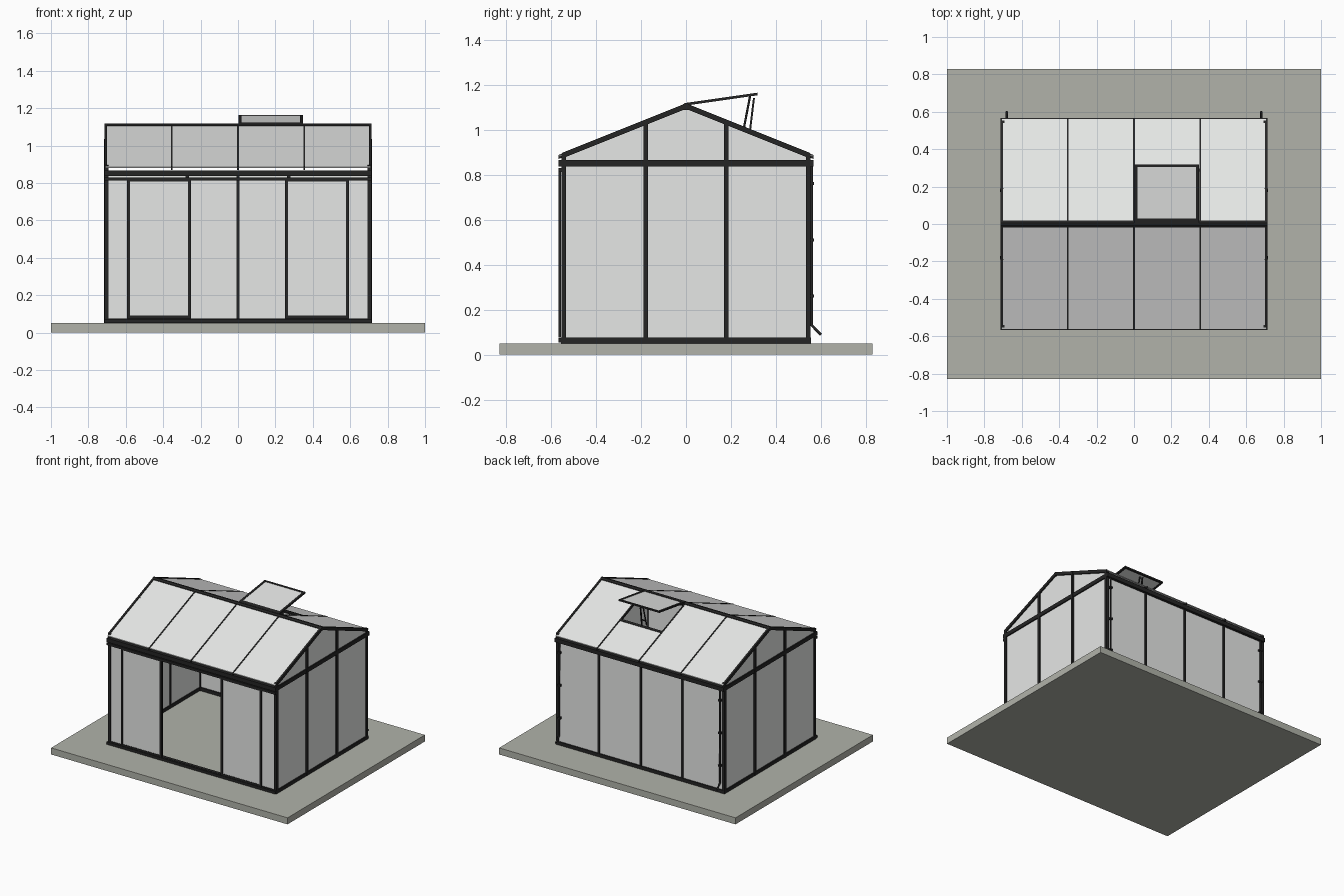
import bpy, bmesh
from mathutils import Vector

if "Cube" in bpy.data.objects:
    bpy.data.objects.remove(bpy.data.objects["Cube"])


def material(name, rgb):
    m = bpy.data.materials.new(name)
    m.diffuse_color = (*rgb, 1)
    m.use_nodes = True
    m.node_tree.nodes["Principled BSDF"].inputs["Base Color"].default_value = m.diffuse_color
    return m


STONE = material("grey paving", (0.44, 0.45, 0.40))
BLACK = material("black frame", (0.018, 0.018, 0.018))
GLASS = material("pale glazing", (0.79, 0.80, 0.79))


# each solid is a yz profile swept along x
def prism(pts, x0, x1):
    return [(x, y, z) for x in (x0, x1) for y, z in pts]


def box(x0, x1, y0, y1, z0, z1):
    return prism([(y0, z0), (y1, z0), (y1, z1), (y0, z1)], x0, x1)


def slab(f, x0, x1, y0, y1, lo, hi):
    """Sheet or bar following the sloped line z = f(y)."""
    return prism([(y0, f(y0) + lo), (y1, f(y1) + lo), (y1, f(y1) + hi), (y0, f(y0) + hi)], x0, x1)


def build(name, solids, mat):
    bm = bmesh.new()
    for pts in solids:
        v = [bm.verts.new(p) for p in pts]
        n = len(v) // 2
        bm.faces.new(v[:n])
        bm.faces.new(v[n:][::-1])
        for i in range(n):
            j = (i + 1) % n
            bm.faces.new((v[i], v[i + n], v[j + n], v[j]))
    bmesh.ops.recalc_face_normals(bm, faces=bm.faces)
    me = bpy.data.meshes.new(name)
    bm.to_mesh(me)
    bm.free()
    me.materials.append(mat)
    ob = bpy.data.objects.new(name, me)
    bpy.context.collection.objects.link(ob)
    return ob


def tube(name, paths, radius, mat):
    cu = bpy.data.curves.new(name, 'CURVE')
    cu.dimensions = '3D'
    cu.bevel_depth = radius
    cu.bevel_resolution = 1
    cu.use_fill_caps = True
    for path in paths:
        sp = cu.splines.new('POLY')
        sp.points.add(len(path) - 1)
        for p, co in zip(sp.points, path):
            p.co = (*co, 1)
    cu.materials.append(mat)
    ob = bpy.data.objects.new(name, cu)
    bpy.context.collection.objects.link(ob)


def roof(y):
    return 1.108 - 0.4 * abs(y)


def lid(y):
    return 1.113 + 0.143 * y


BAYS = (-0.354, 0, 0.354)
SIDES = (-1, 1)


def span(a, b):
    return min(a, b), max(a, b)


# paving slab
build("base_slab", [box(-1, 1, -0.83, 0.83, 0, 0.05)], STONE)

# sill, corner posts and eave beams
sill, posts, eaves = [], [], []
for s in SIDES:
    yy, xx = span(s * 0.53, s * 0.555), span(s * 0.693, s * 0.714)
    sill += [box(-0.714, 0.714, *yy, 0.05, 0.075), box(*xx, -0.555, 0.555, 0.05, 0.075)]
    eaves += [box(-0.714, 0.714, *span(s * 0.53, s * 0.567), 0.836, 0.866),
              box(*xx, -0.55, 0.55, 0.836, 0.866)]
    posts += [box(*xx, *span(t * 0.533, t * 0.553), 0.05, 0.895) for t in SIDES]
build("sill_frame", sill, BLACK)
build("corner_posts", posts, BLACK)
build("eave_beams", eaves, BLACK)

# gable walls
gable = [(-0.54, 0.06), (0.54, 0.06), (0.54, roof(0.54)), (0, roof(0)), (-0.54, roof(0.54))]
build("gable_glass", [prism(gable, *span(s * 0.699, s * 0.705)) for s in SIDES], GLASS)
build("gable_mullions", [box(*span(s * 0.694, s * 0.716), t * 0.18 - 0.01, t * 0.18 + 0.01,
                             0.05, roof(0.18)) for s in SIDES for t in SIDES], BLACK)

# back wall
build("back_glass", [box(-0.7, 0.7, 0.54, 0.546, 0.06, 0.85)], GLASS)
build("back_mullions", [box(x - 0.008, x + 0.008, 0.533, 0.553, 0.05, 0.85) for x in BAYS], BLACK)

# fixed front panes beside the open doorway
build("front_glass", [box(*span(s * 0.27, s * 0.7), -0.545, -0.539, 0.06, 0.85) for s in SIDES], GLASS)
build("door_jambs", [box(*span(s * 0.262, s * 0.28), -0.55, -0.533, 0.05, 0.85) for s in SIDES], BLACK)

# sliding doors, pushed outwards
door_frame, door_glass = [], []
for s in SIDES:
    y = (-0.567, -0.556)
    for a, b in ((0.25, 0.266), (0.578, 0.594)):
        door_frame.append(box(*span(s * a, s * b), *y, 0.075, 0.825))
    for a, b in ((0.075, 0.09), (0.808, 0.825)):
        door_frame.append(box(*span(s * 0.25, s * 0.594), *y, a, b))
    door_glass.append(box(*span(s * 0.262, s * 0.582), -0.564, -0.559, 0.08, 0.82))
build("door_frames", door_frame, BLACK)
build("door_glass", door_glass, GLASS)
build("door_tracks", [box(-0.714, 0.714, -0.567, -0.533, 0.812, 0.83),
                      box(-0.714, 0.714, -0.567, -0.55, 0.053, 0.073)], BLACK)

# roof glazing, leaving the vent opening on the rear slope
HOLE = 0.29
build("roof_glass", [slab(roof, -0.708, 0.708, -0.565, 0, -0.003, 0.003),
                     slab(roof, -0.708, 0, 0, 0.565, -0.003, 0.003),
                     slab(roof, 0.354, 0.708, 0, 0.565, -0.003, 0.003),
                     slab(roof, 0, 0.354, HOLE, 0.565, -0.003, 0.003)], GLASS)
bars = []
for s in SIDES:
    y = span(0, s * 0.567)
    for x in BAYS:
        bars.append(slab(roof, x - 0.005, x + 0.005, *y, -0.012, 0.006))
    for e in SIDES:
        bars.append(slab(roof, *span(e * 0.7, e * 0.715), *span(0, s * 0.552), -0.016, 0.009))
bars.append(slab(roof, 0, 0.354, HOLE - 0.008, HOLE + 0.008, -0.01, 0.006))
build("rafters", bars, BLACK)
build("ridge_beam", [prism([(-0.018, 1.088), (0.018, 1.088), (0.018, 1.109), (0.006, 1.118),
                            (-0.006, 1.118), (-0.018, 1.109)], -0.714, 0.714)], BLACK)

# raised roof vent with its opener
X0, X1 = 0.003, 0.347
build("vent_frame", [slab(lid, X0, X0 + 0.016, 0.0, 0.318, -0.006, 0.006),
                     slab(lid, X1 - 0.016, X1, 0.0, 0.318, -0.006, 0.006),
                     slab(lid, X0, X1, 0.0, 0.03, -0.006, 0.006),
                     slab(lid, X0, X1, 0.304, 0.318, -0.006, 0.006)], BLACK)
build("vent_glass", [slab(lid, X0 + 0.01, X1 - 0.01, 0.02, 0.31, -0.003, 0.003)], GLASS)
tube("vent_opener", [[(0.155, 0.255, 0.995), (0.165, 0.285, 1.15)],
                     [(0.195, 0.255, 0.995), (0.185, 0.285, 1.15)],
                     [(0.175, 0.285, 1.0), (0.175, 0.302, 1.14)],
                     [(0.155, 0.262, 1.03), (0.195, 0.262, 1.03)]], 0.005, BLACK)

# rear downpipes with clips
tube("downpipes", [[(s * 0.68, 0.559, 0.85), (s * 0.68, 0.559, 0.13), (s * 0.68, 0.6, 0.088)]
                   for s in SIDES], 0.007, BLACK)
build("pipe_clips", [box(s * 0.68 - 0.011, s * 0.68 + 0.011, 0.545, 0.568, z - 0.007, z + 0.007)
                     for s in SIDES for z in (0.26, 0.51, 0.76)], BLACK)
